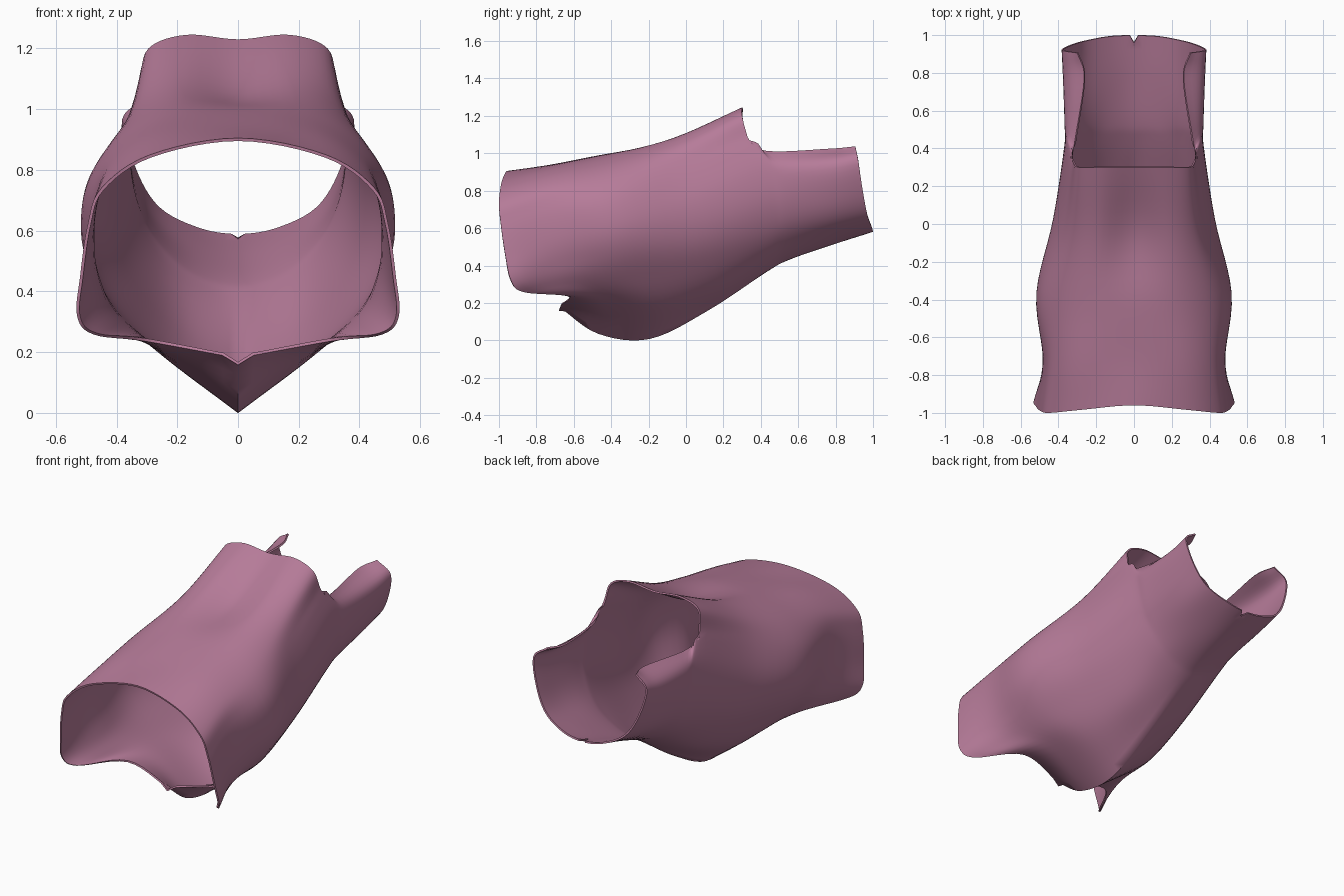
import bpy, bmesh, math
from mathutils import Vector

if "Cube" in bpy.data.objects:
    bpy.data.objects.remove(bpy.data.objects["Cube"])

N = 6  # spline steps between control points

# Half cross-sections (x >= 0), listed from top centre, down the side, to the keel
front_edge = [(0, -.96, .905), (.29, -.985, .85), (.45, -1.0, .74), (.495, -.99, .62),
              (.52, -.965, .45), (.53, -.935, .32), (.475, -.87, .258),
              (.30, -.63, .235), (0, -.68, .18)]
cut_edge = [(0, .30, 1.23), (.17, .30, 1.245), (.295, .30, 1.20), (.325, .33, 1.085),
            (.366, .39, .91), (.36, .42, .72), (.295, .43, .55), (.175, .43, .425), (0, .43, .365)]
# Sections between those two edges as (x, z); y is blended between the edges
inner = [
    [(0, .94), (.26, .915), (.415, .825), (.47, .71), (.483, .55), (.462, .42), (.41, .315), (.27, .21), (0, .035)],
    [(0, 1.0), (.23, .985), (.39, .905), (.488, .78), (.517, .63), (.49, .49), (.40, .345), (.24, .19), (0, .008)],
    [(0, 1.05), (.19, 1.085), (.32, 1.03), (.382, .925), (.427, .74), (.415, .57), (.345, .42), (.20, .27), (0, .16)],
]
blend = [.19, .44, .72]
# Rear trough sections, from its upper lip to the keel
rear = [
    [(.315, .43, 1.013), (.366, .52, .91), (.350, .54, .735), (.285, .55, .59), (.16, .55, .475), (0, .55, .43)],
    [(.264, .77, 1.025), (.372, .77, .94), (.347, .77, .76), (.275, .78, .63), (.145, .78, .545), (0, .78, .51)],
    [(.30, .905, 1.037), (.382, .92, .965), (.345, .945, .80), (.265, .97, .67), (.13, .995, .60), (0, 1.0, .58)],
]


def spline(pts, round_start=False, round_end=False):
    """Catmull-Rom curve; a round end continues as its own mirror image across x = 0."""
    p = [Vector(q) for q in pts]

    def beyond(end, near, mirrored):
        return Vector((-near.x, near.y, near.z)) if mirrored else 2 * end - near

    p = [beyond(p[0], p[1], round_start)] + p + [beyond(p[-1], p[-2], round_end)]
    out = []
    for i in range(1, len(p) - 2):
        a, b, c, d = p[i - 1:i + 3]
        for k in range(N):
            t = k / N
            out.append(.5 * (2 * b + (c - a) * t + (2 * a - 5 * b + 4 * c - d) * t * t
                             + (3 * b - a - 3 * c + d) * t ** 3))
    return out + [p[-2]]


# Blend the body sections
body = [front_edge]
for f, sec in zip(blend, inner):
    body.append([(x, a[1] + (b[1] - a[1]) * f, z)
                 for (x, z), a, b in zip(sec, front_edge, cut_edge)])

# Smooth across each section, then along the length of each column
body_rows = [spline(s, True) for s in body] + [spline(cut_edge, True, True)]
rear_rows = [spline(s, False, True) for s in rear]
lip = 3 * N
columns = []
for c in range(8 * N + 1):
    pts = [r[c] for r in body_rows]
    tail = [r[c - lip] for r in rear_rows] if c >= lip else []
    if c == lip:  # the rear lip turns sharply away from the body
        col = spline(pts)
        columns.append(col + spline([cut_edge[2], col[-1]] + tail)[N + 1:])
    else:
        columns.append(spline(pts + tail))

# Small V nicks on the centre line of both lower edges
columns[-1][0] += Vector((0, 0, -.022))
columns[-1][-1] += Vector((0, -.055, -.012))

# Sleeve skin
bm = bmesh.new()
grid = [[bm.verts.new(p) for p in col] for col in columns]
for a, b in zip(grid, grid[1:]):
    for r in range(min(len(a), len(b)) - 1):
        bm.faces.new((a[r], b[r], b[r + 1], a[r + 1]))
for v in grid[0] + grid[-1]:
    v.co.x = 0
mesh = bpy.data.meshes.new("open_sleeve")
bm.to_mesh(mesh)
bm.free()
sleeve = bpy.data.objects.new("open_sleeve", mesh)
bpy.context.collection.objects.link(sleeve)

# Mirror to the other side and give the wall its thickness
mirror = sleeve.modifiers.new("mirror", 'MIRROR')
mirror.use_clip = True
mirror.merge_threshold = .0005
wall = sleeve.modifiers.new("wall", 'SOLIDIFY')
wall.thickness = .01
wall.offset = -1

mat = bpy.data.materials.new("dusty pink")
mat.diffuse_color = (.47, .20, .32, 1)
mat.use_nodes = True
mat.node_tree.nodes["Principled BSDF"].inputs["Base Color"].default_value = mat.diffuse_color
mesh.materials.append(mat)

bpy.context.view_layer.objects.active = sleeve
sleeve.select_set(True)
bpy.ops.object.convert(target='MESH')
bpy.ops.object.shade_smooth_by_angle(angle=math.radians(60))
